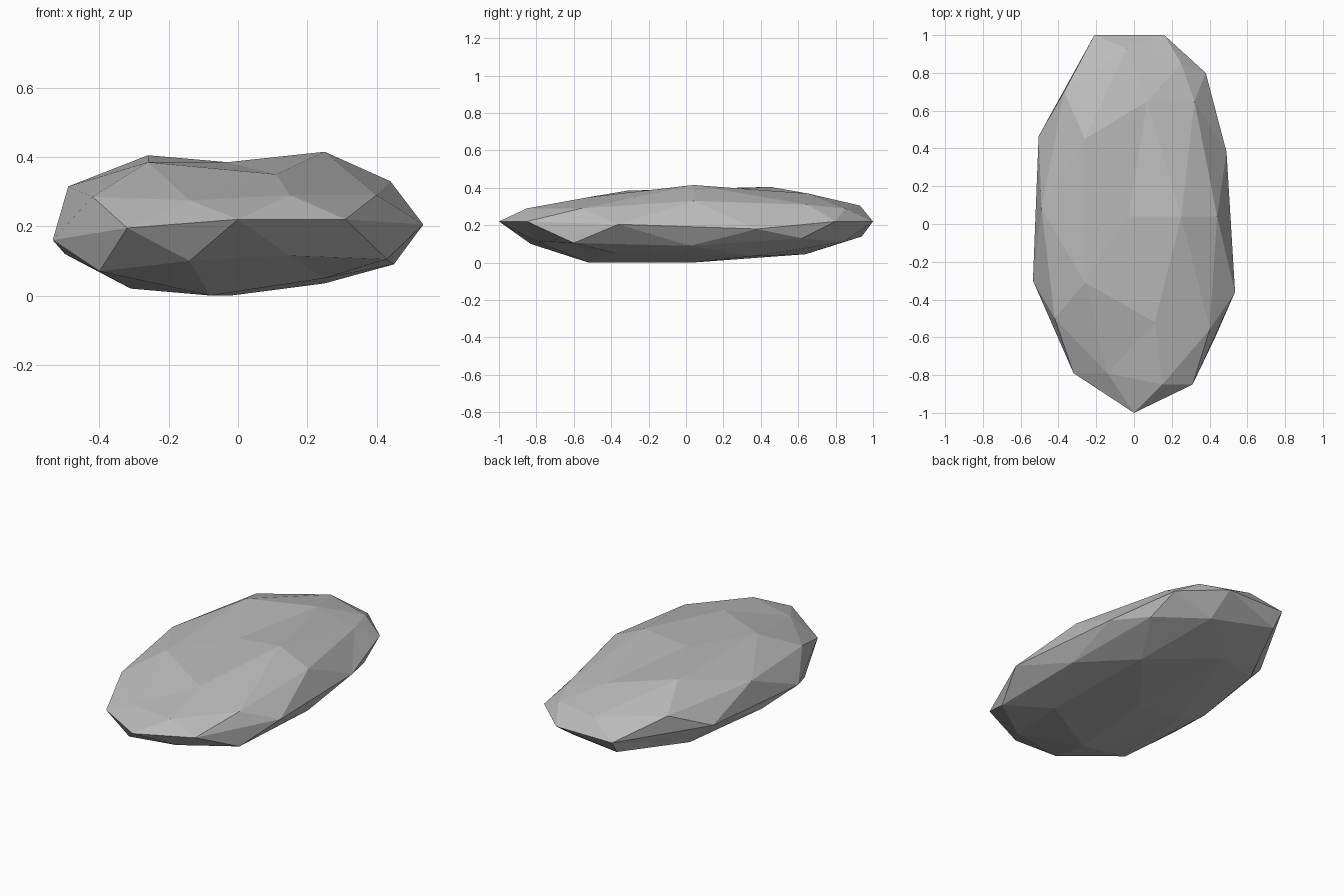
import bpy, bmesh, math

# Each ring is listed counter-clockwise from +x, from the base upward
rings = [
    [(-.02, .03, 0)],
    # underside
    [(.25, .36, .035), (-.10, .64, .045), (-.31, 0, .02), (-.08, -.52, 0), (.25, -.37, .05)],
    # lower flank
    [(.45, .02, .09), (.40, .62, .13), (.16, .84, .11), (-.20, .94, .14), (-.39, .52, .09),
     (-.50, 0, .12), (-.40, -.55, .07), (-.14, -.83, .10), (.15, -.80, .115), (.43, -.60, .105)],
    # widest outline
    [(.49, .38, .18), (.38, .80, .22), (.16, 1, .22), (-.21, 1, .22), (-.505, .465, .20),
     (-.535, -.30, .16), (-.32, -.79, .195), (0, -1, .22), (.31, -.85, .22), (.535, -.36, .205)],
    # upper flank
    [(.44, .04, .33), (.32, .65, .31), (.25, .85, .29), (-.04, .93, .305), (-.37, .70, .31),
     (-.49, .08, .315), (-.42, -.50, .285), (-.14, -.79, .275), (.15, -.85, .29), (.40, -.56, .29)],
    # crown
    [(.25, .04, .415), (.07, .65, .37), (-.26, .45, .405), (-.26, -.31, .385), (.11, -.52, .35)],
    [(-.03, .04, .385)],
]

# Faceted stone: an icosphere whose rings are pulled to the irregular outline
bm = bmesh.new()
bmesh.ops.create_icosphere(bm, subdivisions=2, radius=1)
verts = sorted(bm.verts, key=lambda v: v.co.z)
for ring in rings:
    part, verts = verts[:len(ring)], verts[len(ring):]
    part.sort(key=lambda v: (math.degrees(math.atan2(v.co.y, v.co.x)) + 5) % 360)
    for v, co in zip(part, ring):
        v.co = co
bmesh.ops.recalc_face_normals(bm, faces=bm.faces)

mesh = bpy.data.meshes.new("flat_stone")
bm.to_mesh(mesh)
bm.free()
stone = bpy.data.objects.new("flat_stone", mesh)
bpy.context.collection.objects.link(stone)

mat = bpy.data.materials.new("stone grey")
mat.diffuse_color = (.5, .5, .5, 1)
mesh.materials.append(mat)
